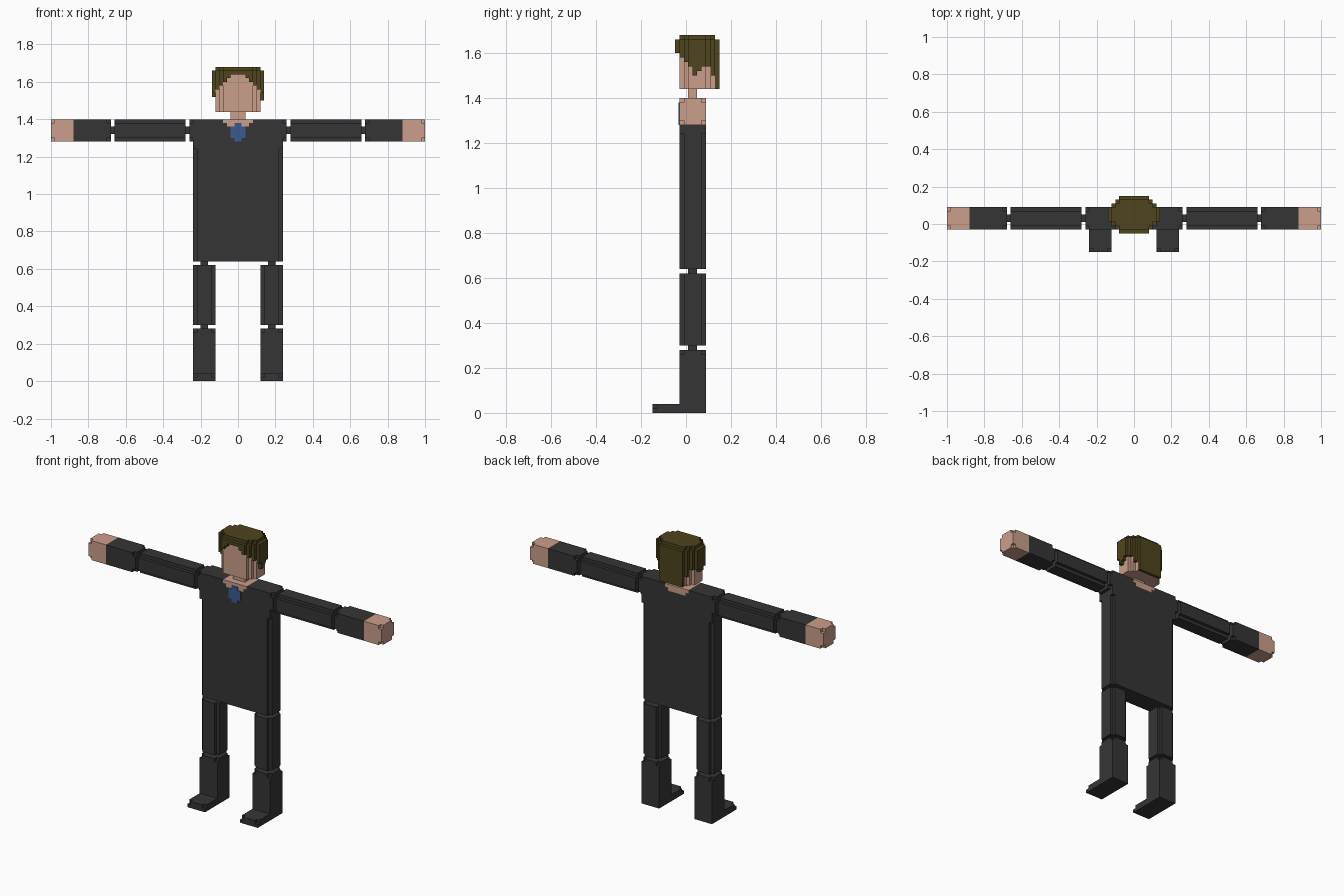
import bpy, bmesh
from mathutils import Matrix

if "Cube" in bpy.data.objects:
    bpy.data.objects.remove(bpy.data.objects["Cube"])

U = 0.02                  # size of one block
Y0, Y1 = -0.03, 0.09      # body front and back
YC = 0.03


def material(name, rgb):
    m = bpy.data.materials.new(name)
    m.diffuse_color = (*rgb, 1)
    m.use_nodes = True
    m.node_tree.nodes["Principled BSDF"].inputs["Base Color"].default_value = m.diffuse_color
    return m


CLOTH = material("dark cloth", (0.036, 0.036, 0.036))
SKIN = material("skin", (0.60, 0.345, 0.26))
HAIR = material("brown hair", (0.078, 0.058, 0.013))
BLUE = material("blue", (0.045, 0.105, 0.28))


def finish(name, bm, *mats):
    bmesh.ops.recalc_face_normals(bm, faces=bm.faces)
    mesh = bpy.data.meshes.new(name)
    bm.to_mesh(mesh)
    bm.free()
    for m in mats:
        mesh.materials.append(m)
    ob = bpy.data.objects.new(name, mesh)
    bpy.context.collection.objects.link(ob)
    return ob


def notched(a0, a1, b0, b1, n=U):
    """Rectangle with a square bite out of each corner."""
    return [(a0 + n, b0), (a1 - n, b0), (a1 - n, b0 + n), (a1, b0 + n),
            (a1, b1 - n), (a1 - n, b1 - n), (a1 - n, b1), (a0 + n, b1),
            (a0 + n, b1 - n), (a0, b1 - n), (a0, b0 + n), (a0 + n, b0 + n)]


def rect(a0, a1, b0, b1):
    return [(a0, b0), (a1, b0), (a1, b1), (a0, b1)]


PLACE = {'x': lambda a, b, t: (t, a, b),
         'y': lambda a, b, t: (a, t, b),
         'z': lambda a, b, t: (a, b, t)}


def extrude(bm, profile, axis, t0, t1):
    place = PLACE[axis]
    lo = [bm.verts.new(place(a, b, t0)) for a, b in profile]
    hi = [bm.verts.new(place(a, b, t1)) for a, b in profile]
    n = len(profile)
    bm.faces.new(lo[::-1])
    bm.faces.new(hi)
    for i in range(n):
        j = (i + 1) % n
        bm.faces.new((lo[i], lo[j], hi[j], hi[i]))


def part(name, mat, *prisms, mirror=False):
    """Solid made of stacked prisms, each (profile, axis, start, end)."""
    for side in ((1, -1) if mirror else (1,)):
        bm = bmesh.new()
        for p in prisms:
            extrude(bm, *p)
        bmesh.ops.transform(bm, matrix=Matrix.Diagonal((side, 1, 1, 1)), verts=bm.verts)
        label = name if not mirror else ("left_" if side > 0 else "right_") + name
        finish(label, bm, mat)


# Torso with grooved corners, and shoulders with a stepped neckline
part("torso", CLOTH,
     (notched(-0.24, 0.24, Y0, Y1), 'z', 0.64, 1.24),
     (rect(-0.24, 0.24, Y0, Y1), 'z', 1.24, 1.28))
half = [(0.24, 1.28), (0.24, 1.40), (0.08, 1.40), (0.08, 1.38), (0.06, 1.38),
        (0.06, 1.36)]
part("shoulders", CLOTH, (half + [(-x, z) for x, z in reversed(half)], 'y', Y0, Y1))
part("shoulder_end", CLOTH, (notched(Y0, Y1, 1.28, 1.40), 'x', 0.24, 0.26), mirror=True)

# Skin inside the neckline, neck and the blue front ornament
part("neckline", SKIN,
     (rect(-0.08, 0.08, 1.38, 1.40), 'y', Y0, Y1),
     (rect(-0.06, 0.06, 1.36, 1.38), 'y', Y0, Y1))
part("neck", SKIN, (rect(-0.04, 0.04, 0.01, 0.05), 'z', 1.40, 1.44))
part("ornament", BLUE, (notched(-0.04, 0.04, 1.28, 1.38), 'y', Y0 - 0.004, Y0))

# Arms
arm, joint = notched(Y0, Y1, 1.28, 1.40), rect(0.01, 0.05, 1.32, 1.36)
full = rect(Y0, Y1, 1.28, 1.40)
part("shoulder_joint", CLOTH, (joint, 'x', 0.26, 0.28), mirror=True)
part("upper_arm", CLOTH, (arm, 'x', 0.28, 0.66), mirror=True)
part("elbow", CLOTH, (joint, 'x', 0.66, 0.68), mirror=True)
part("forearm", CLOTH, (arm, 'x', 0.68, 0.70), (full, 'x', 0.70, 0.88), mirror=True)
part("hand", SKIN, (full, 'x', 0.88, 0.98), (arm, 'x', 0.98, 1.0), mirror=True)

# Legs and feet
leg, pin = notched(0.12, 0.24, Y0, Y1), rect(0.16, 0.20, 0.01, 0.05)
part("hip", CLOTH, (pin, 'z', 0.62, 0.64), mirror=True)
part("thigh", CLOTH, (leg, 'z', 0.30, 0.62), mirror=True)
part("knee", CLOTH, (pin, 'z', 0.28, 0.30), mirror=True)
part("shin", CLOTH, (leg, 'z', 0.26, 0.28),
     (rect(0.12, 0.24, Y0, Y1), 'z', 0, 0.26), mirror=True)
toe = [(0.12, Y0), (0.12, -0.13), (0.14, -0.13), (0.14, -0.15),
       (0.22, -0.15), (0.22, -0.13), (0.24, -0.13), (0.24, Y0)]
part("foot", CLOTH, (rect(0.12, 0.24, -0.15, Y0), 'z', 0, 0.02),
     (toe, 'z', 0.02, 0.04), mirror=True)

# Head: block grid, half widths per row from front to back
HAIR_W = [4, 5, 6, 7, 7, 7, 7, 6, 5, 4]
HEAD_W = [0, 4, 5, 6, 6, 6, 6, 5, 4, 0]
HAIR_LOW = [0, 7, 6, 5, 4, 4, 5, 5, 3, 0]   # lowest hair layer per row
FRINGE = [10, 10, 9, 8]                     # lowest fringe layer from the middle out


def block(i, j, k):
    """0 skin, 1 hair, None empty."""
    if not (0 <= j < 10 and 0 <= k < 12):
        return None
    w = i if i >= 0 else -i - 1
    inside = w < HEAD_W[j]
    if k == 11:
        return 1 if inside else None
    if inside:
        return 0
    if w >= HAIR_W[j]:
        return None
    low = FRINGE[w] if j == 0 else HAIR_LOW[j]
    if i > 0 and j == 4:
        low -= 1
    return 1 if k >= low else None


def build_head():
    for kind, name, mat in ((0, "head", SKIN), (1, "hair", HAIR)):
        bm = bmesh.new()
        for i in range(-7, 7):
            for j in range(10):
                for k in range(12):
                    if block(i, j, k) != kind:
                        continue
                    c = (i, j, k)
                    for ax in range(3):
                        for d in (0, 1):
                            nb = list(c)
                            nb[ax] += 1 if d else -1
                            if block(*nb) is not None:
                                continue
                            quad = []
                            for u, v in ((0, 0), (1, 0), (1, 1), (0, 1)):
                                p = list(c)
                                p[ax] += d
                                p[(ax + 1) % 3] += u
                                p[(ax + 2) % 3] += v
                                quad.append(bm.verts.new(
                                    (p[0] * U, -0.05 + p[1] * U, 1.44 + p[2] * U)))
                            bm.faces.new(quad if d else quad[::-1])
        bmesh.ops.remove_doubles(bm, verts=bm.verts, dist=0.001)
        bmesh.ops.dissolve_limit(bm, angle_limit=0.02, verts=bm.verts, edges=bm.edges)
        mesh = bpy.data.meshes.new(name)
        bm.to_mesh(mesh)
        bm.free()
        mesh.materials.append(mat)
        bpy.context.collection.objects.link(bpy.data.objects.new(name, mesh))


build_head()
